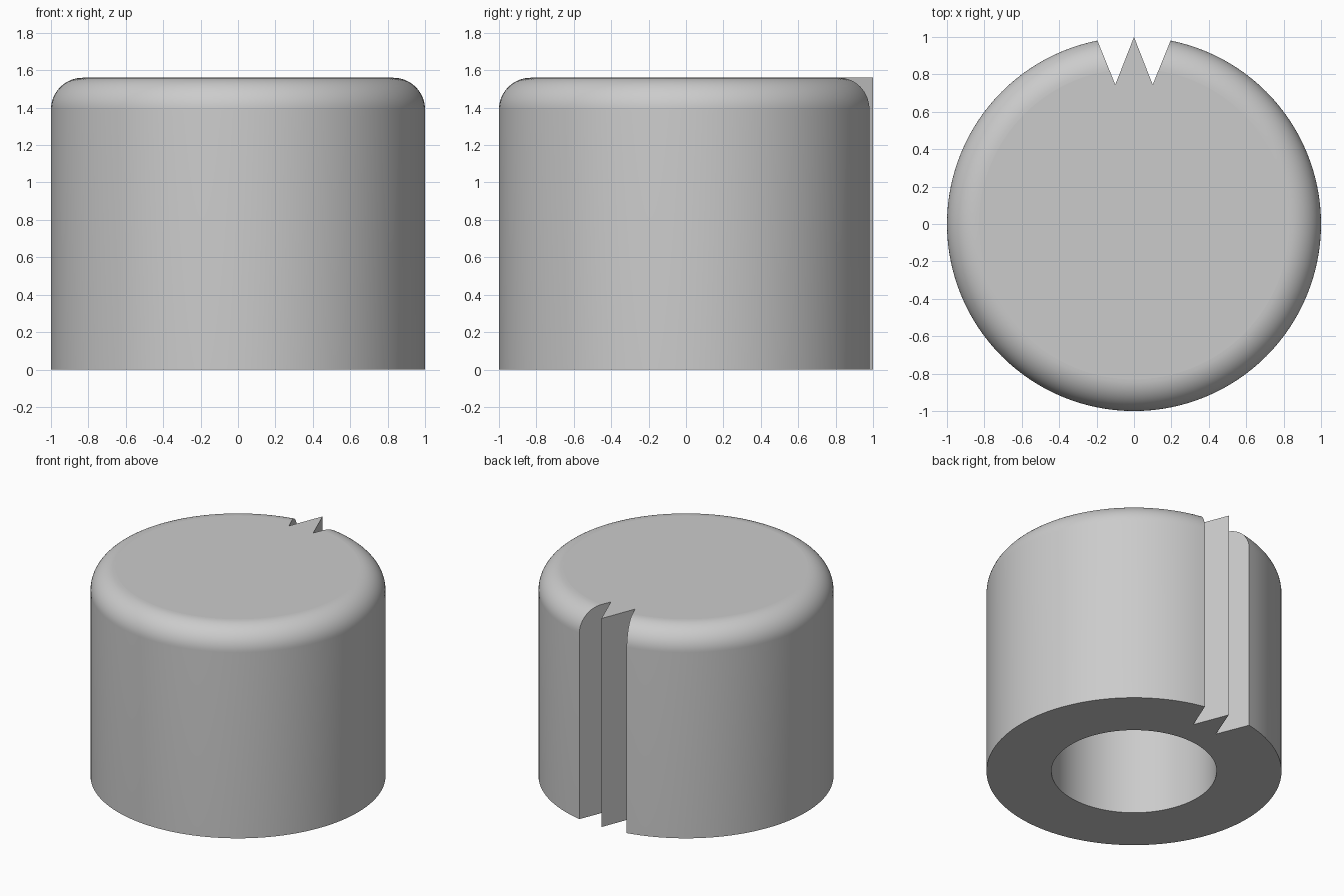
import bpy, bmesh
from math import sin, cos, pi, radians

cube = bpy.data.objects.get("Cube")
if cube:
    bpy.data.objects.remove(cube, do_unlink=True)

HEIGHT, RADIUS, FILLET = 1.56, 1.0, 0.17
BORE_RADIUS, BORE_DEPTH = 0.56, 1.2
SEGMENTS = 128

grey = bpy.data.materials.new("light grey")
grey.use_nodes = True
colour = (0.6, 0.6, 0.6, 1)
grey.diffuse_color = colour
grey.node_tree.nodes["Principled BSDF"].inputs["Base Color"].default_value = colour


def finish(name, bm):
    bmesh.ops.recalc_face_normals(bm, faces=bm.faces)
    mesh = bpy.data.meshes.new(name)
    bm.to_mesh(mesh)
    bm.free()
    mesh.materials.append(grey)
    obj = bpy.data.objects.new(name, mesh)
    bpy.context.collection.objects.link(obj)
    return obj


def lathe(name, profile):
    """Revolve an (r, z) profile around z and cap both ends."""
    bm = bmesh.new()
    rings = [[bm.verts.new((r * cos(2 * pi * i / SEGMENTS), r * sin(2 * pi * i / SEGMENTS), z))
              for i in range(SEGMENTS)] for r, z in profile]
    for a, b in zip(rings, rings[1:]):
        for i in range(SEGMENTS):
            j = (i + 1) % SEGMENTS
            bm.faces.new((a[i], a[j], b[j], b[i]))
    bm.faces.new(rings[0])
    bm.faces.new(rings[-1])
    return finish(name, bm)


def prism(name, outline, z0, z1):
    """Extrude an (x, y) outline from z0 to z1."""
    bm = bmesh.new()
    face = bm.faces.new([bm.verts.new((x, y, z0)) for x, y in outline])
    new = bmesh.ops.extrude_face_region(bm, geom=[face])["geom"]
    bmesh.ops.translate(bm, vec=(0, 0, z1 - z0),
                        verts=[v for v in new if isinstance(v, bmesh.types.BMVert)])
    return finish(name, bm)


# Knob body: blind bore, flat base ring, straight wall, rounded top edge
profile = [(BORE_RADIUS, BORE_DEPTH), (BORE_RADIUS, 0), (RADIUS, 0)]
for k in range(17):
    t = pi / 2 * k / 16
    profile.append((RADIUS - FILLET + FILLET * cos(t), HEIGHT - FILLET + FILLET * sin(t)))
body = lathe("knob_body", profile)

# Slot through the back wall
slot = [(-0.1, 0.745), (0.1, 0.745), (0.24, 1.09), (-0.24, 1.09)]
cutter = prism("slot_cutter", slot, -0.2, HEIGHT + 0.2)
cutter.hide_render = True
cut = body.modifiers.new("slot", "BOOLEAN")
cut.operation = "DIFFERENCE"
cut.solver = "EXACT"
cut.object = cutter
bpy.context.view_layer.objects.active = body
bpy.ops.object.modifier_apply(modifier=cut.name)
bpy.data.objects.remove(cutter, do_unlink=True)

# Smooth curved walls, flat ends
bpy.ops.object.select_all(action="DESELECT")
body.select_set(True)
bpy.ops.object.shade_smooth_by_angle(angle=radians(30))
for poly in body.data.polygons:
    if abs(poly.normal.z) > 0.9995:
        poly.use_smooth = False

# Sharp pointer ridge standing in the slot
prism("pointer_ridge", [(-0.1, 0.745), (0.1, 0.745), (0, 1)], 0, HEIGHT)
